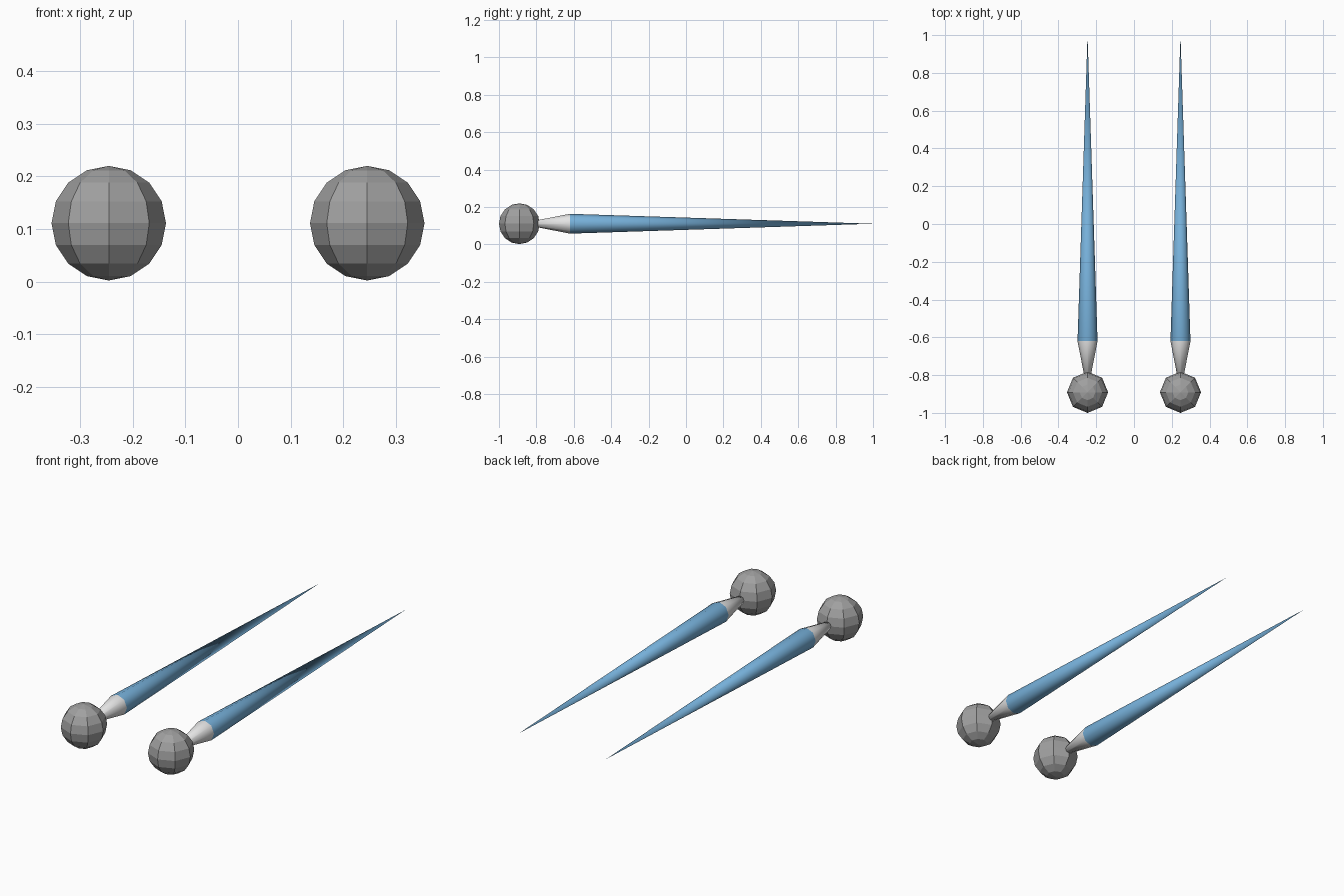
import bpy
import bmesh
from math import sin, cos, tau

cube = bpy.data.objects.get("Cube")
if cube:
    bpy.data.objects.remove(cube, do_unlink=True)

AXIS_X, AXIS_Z = 0.246, 0.111
BALL_Y, BALL_R = -0.891, 0.109
SIDES = 8


def make_material(name, rgb):
    mat = bpy.data.materials.new(name)
    mat.use_nodes = True
    mat.diffuse_color = (*rgb, 1)
    mat.node_tree.nodes["Principled BSDF"].inputs["Base Color"].default_value = (*rgb, 1)
    return mat


grey = make_material("ball grey", (0.35, 0.35, 0.35))
white = make_material("collar white", (0.78, 0.78, 0.78))
blue = make_material("shaft blue", (0.18, 0.43, 0.69))


def finish(bm, name, location, materials, smooth):
    bmesh.ops.recalc_face_normals(bm, faces=bm.faces)
    for face in bm.faces:
        face.smooth = smooth
    mesh = bpy.data.meshes.new(name)
    bm.to_mesh(mesh)
    bm.free()
    for mat in materials:
        mesh.materials.append(mat)
    obj = bpy.data.objects.new(name, mesh)
    obj.location = location
    bpy.context.collection.objects.link(obj)


def add_ball(name, x):
    bm = bmesh.new()
    bmesh.ops.create_uvsphere(bm, u_segments=SIDES, v_segments=8, radius=BALL_R)
    finish(bm, name, (x, BALL_Y, AXIS_Z), [grey], False)


def add_needle(name, x):
    # White collar widening out of the ball, then a long blue taper to a point
    bm = bmesh.new()
    rings = []
    for y, r in ((-0.83, 0.012), (-0.62, 0.053)):
        rings.append([bm.verts.new((r * cos(tau * i / SIDES), y, r * sin(tau * i / SIDES)))
                      for i in range(SIDES)])
    tip = bm.verts.new((0, 1, 0))
    neck, shoulder = rings
    bm.faces.new(neck)
    for i in range(SIDES):
        j = (i + 1) % SIDES
        bm.faces.new((neck[i], neck[j], shoulder[j], shoulder[i]))
        bm.faces.new((shoulder[i], shoulder[j], tip)).material_index = 1
    finish(bm, name, (x, 0, AXIS_Z), [white, blue], True)


for side, sign in (("left", 1), ("right", -1)):
    add_ball(side + "_ball", sign * AXIS_X)
    add_needle(side + "_needle", sign * AXIS_X)
